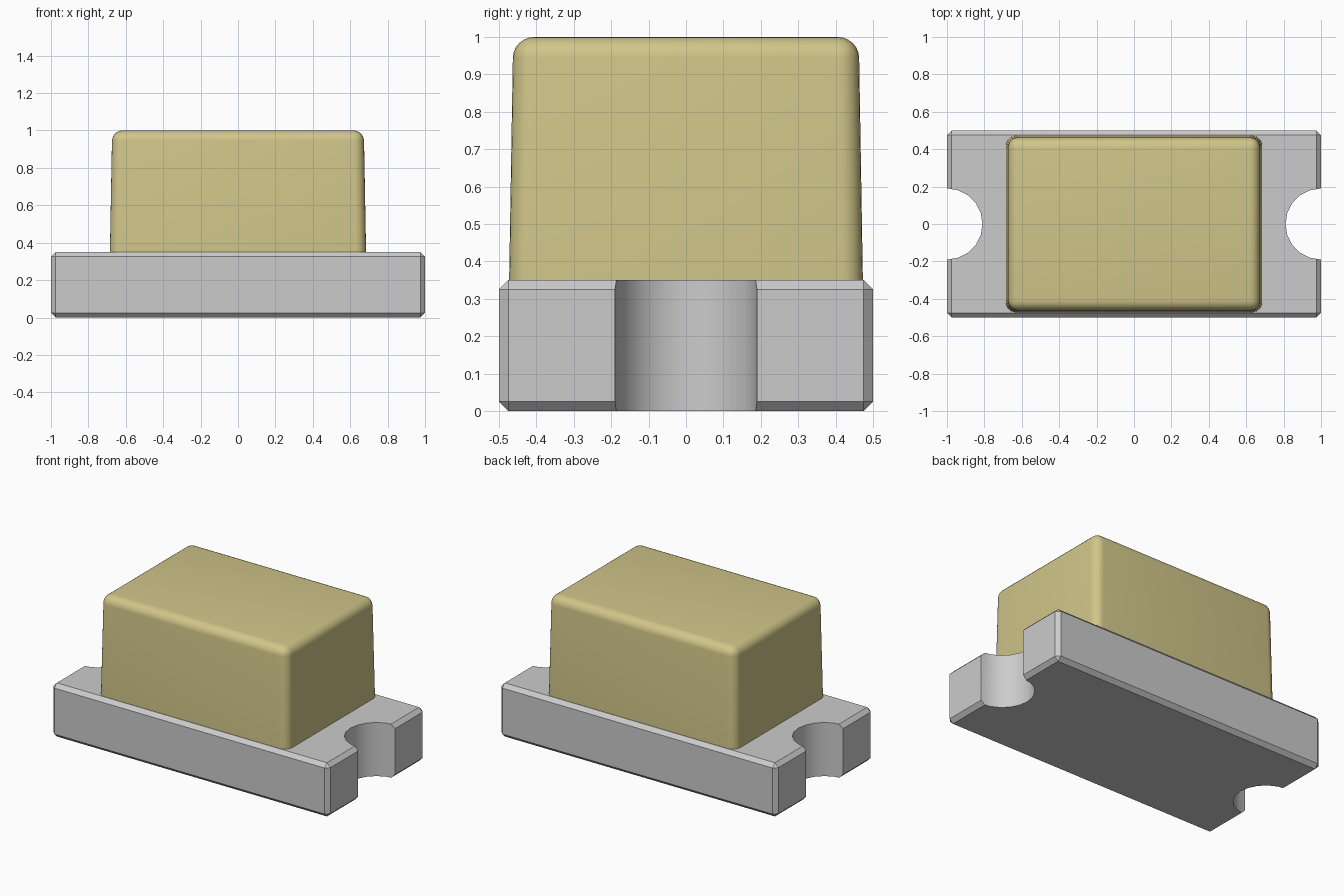
import bpy, bmesh, math

cube = bpy.data.objects.get("Cube")
if cube:
    bpy.data.objects.remove(cube, do_unlink=True)


def material(name, rgb):
    m = bpy.data.materials.new(name)
    m.use_nodes = True
    m.diffuse_color = (*rgb, 1)
    m.node_tree.nodes["Principled BSDF"].inputs["Base Color"].default_value = (*rgb, 1)
    return m


def add_object(name, bm, mat):
    mesh = bpy.data.meshes.new(name)
    bmesh.ops.recalc_face_normals(bm, faces=bm.faces)
    bm.to_mesh(mesh)
    bm.free()
    mesh.materials.append(mat)
    obj = bpy.data.objects.new(name, mesh)
    bpy.context.collection.objects.link(obj)
    return obj


def tapered_box(half_bottom, half_top, z0, z1):
    """Box whose bottom and top rectangles may differ in size."""
    bm = bmesh.new()
    bmesh.ops.create_cube(bm, size=2)
    for v in bm.verts:
        hx, hy = half_top if v.co.z > 0 else half_bottom
        v.co = (v.co.x * hx, v.co.y * hy, z1 if v.co.z > 0 else z0)
    return bm


def smooth(obj, degrees):
    bpy.ops.object.select_all(action='DESELECT')
    obj.select_set(True)
    bpy.context.view_layer.objects.active = obj
    bpy.ops.object.shade_smooth_by_angle(angle=math.radians(degrees))


grey = material("grey_substrate", (0.60, 0.60, 0.60))
amber = material("pale_yellow_lens", (0.63, 0.56, 0.25))

# Chamfered base plate
bm = tapered_box((1, 0.5), (1, 0.5), 0, 0.35)
bmesh.ops.bevel(bm, geom=bm.edges[:], offset=0.025, segments=1, affect='EDGES')
base = add_object("base_plate", bm, grey)

# Round notch in each end of the base
for side, x in (("left", 1), ("right", -1)):
    bm = bmesh.new()
    bmesh.ops.create_cone(bm, cap_ends=True, segments=20, radius1=0.19, radius2=0.19, depth=1)
    bmesh.ops.translate(bm, verts=bm.verts, vec=(x, 0, 0.17))
    cutter = add_object(side + "_notch_cutter", bm, grey)
    mod = base.modifiers.new(side + "_notch", 'BOOLEAN')
    mod.operation = 'DIFFERENCE'
    mod.solver = 'EXACT'
    mod.object = cutter
    bpy.context.view_layer.objects.active = base
    bpy.ops.object.modifier_apply(modifier=mod.name)
    bpy.data.objects.remove(cutter, do_unlink=True)
smooth(base, 25)

# Tapered lens with rounded upright and top edges
bm = tapered_box((0.685, 0.473), (0.673, 0.462), 0.34, 1.0)
edges = [e for e in bm.edges if max(v.co.z for v in e.verts) > 0.9]
bmesh.ops.bevel(bm, geom=edges, offset=0.056, segments=6, profile=0.5, affect='EDGES')
lens = add_object("lens", bm, amber)
smooth(lens, 30)
